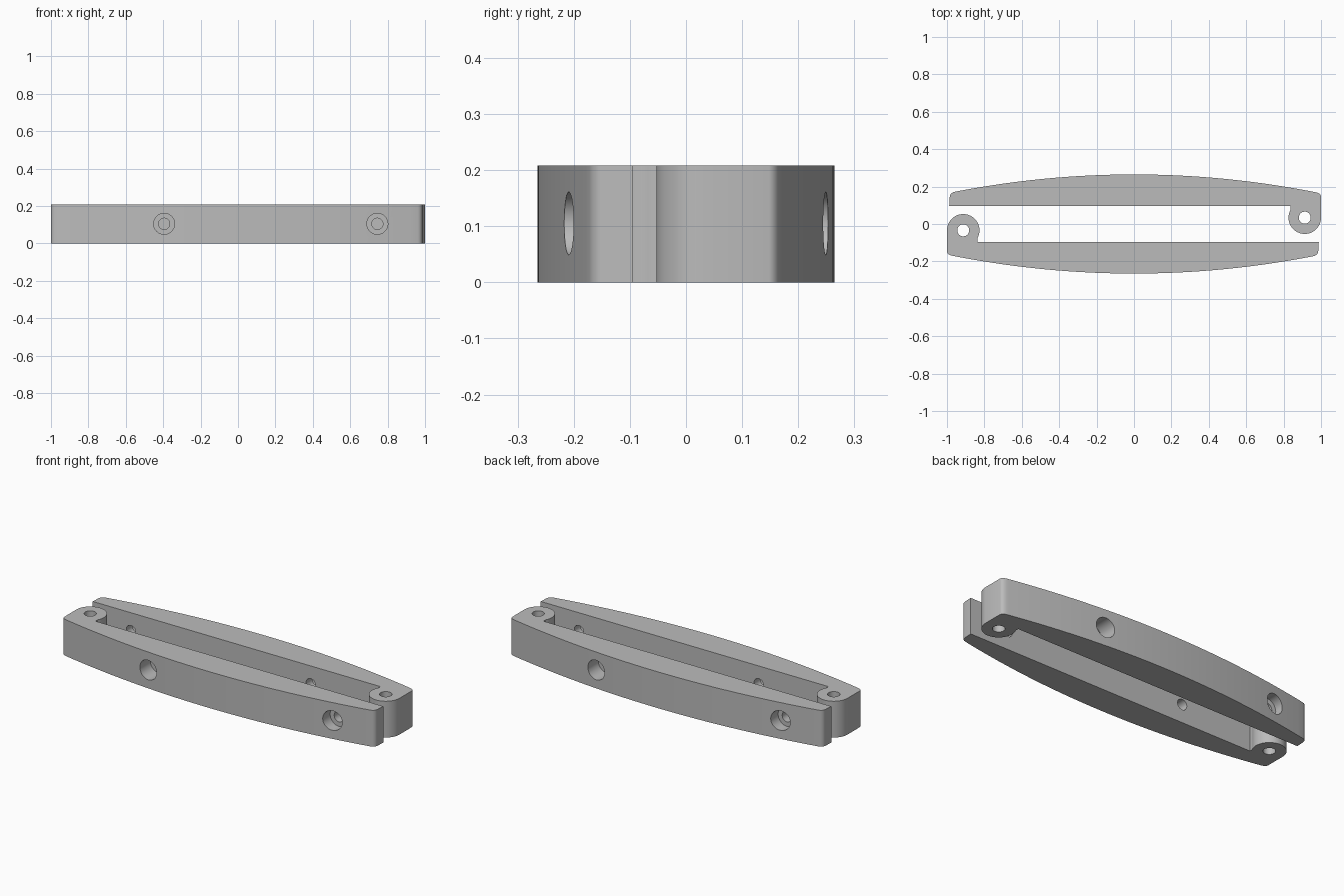
import bpy, bmesh, math
from mathutils import Matrix, Vector

if "Cube" in bpy.data.objects:
    bpy.data.objects.remove(bpy.data.objects["Cube"])

HEIGHT = 0.208
INNER_Y = -0.095
EYE = Vector((-0.913, -0.034))
EYE_R = 0.087

metal = bpy.data.materials.new("plain grey")
metal.diffuse_color = (0.5, 0.5, 0.5, 1)
metal.use_nodes = True
metal.node_tree.nodes["Principled BSDF"].inputs["Base Color"].default_value = metal.diffuse_color


def bow(x):
    """Outer curve of the bar."""
    return -0.265 + 0.095 * (x / 0.97) ** 2


def corner(a, b, c, n=6):
    """Rounded corner from a to c around b."""
    a, b, c = Vector(a), Vector(b), Vector(c)
    return [a * (1 - t) ** 2 + b * 2 * t * (1 - t) + c * t * t
            for t in (i / n for i in range(n + 1))]


def cylinder(name, radius, depth, matrix):
    bm = bmesh.new()
    bmesh.ops.create_cone(bm, cap_ends=True, segments=48, radius1=radius,
                          radius2=radius, depth=depth, matrix=matrix)
    mesh = bpy.data.meshes.new(name)
    bm.to_mesh(mesh)
    bm.free()
    ob = bpy.data.objects.new(name, mesh)
    ob.hide_render = True
    bpy.context.collection.objects.link(ob)
    return ob


# Bar outline: hinge eye, rounded end, bowed outside, rounded end, flat inside
a0 = math.radians(-29)
outline = [EYE + EYE_R * Vector((math.cos(a), math.sin(a)))
           for a in (a0 + (math.pi - a0) * i / 40 for i in range(41))]
outline += corner((-1, -0.148), (-0.997, -0.166), (-0.965, bow(0.965)))
outline += [Vector((x, bow(x))) for x in (-0.965 + 1.925 * i / 48 for i in range(1, 48))]
outline += corner((0.96, bow(0.96)), (0.983, -0.166), (0.985, -0.145))
outline += [Vector((0.988, INNER_Y)),
            Vector((EYE.x + EYE_R * math.cos(a0), INNER_Y))]

bm = bmesh.new()
base = bm.faces.new([bm.verts.new((p.x, p.y, 0)) for p in outline])
top = bmesh.ops.extrude_face_region(bm, geom=[base])["geom"]
bmesh.ops.translate(bm, vec=(0, 0, HEIGHT),
                    verts=[v for v in top if isinstance(v, bmesh.types.BMVert)])
bmesh.ops.recalc_face_normals(bm, faces=bm.faces)
mesh = bpy.data.meshes.new("front_bar")
bm.to_mesh(mesh)
bm.free()
mesh.materials.append(metal)
front = bpy.data.objects.new("front_bar", mesh)
bpy.context.collection.objects.link(front)

# Hinge pin hole and two counterbored bolt holes
cutters = [cylinder("pin_cutter", 0.032, 1, Matrix.Translation((EYE.x, EYE.y, 0.1)))]
turn = Matrix.Rotation(math.pi / 2, 4, 'X')
for x in (-0.395, 0.745):
    cutters.append(cylinder("counterbore_cutter", 0.056, 0.25,
                            Matrix.Translation((x, -0.275, 0.105)) @ turn))
    cutters.append(cylinder("bolt_cutter", 0.03, 0.4,
                            Matrix.Translation((x, -0.2, 0.105)) @ turn))

bpy.context.view_layer.objects.active = front
front.select_set(True)
for c in cutters:
    mod = front.modifiers.new("cut", 'BOOLEAN')
    mod.object = c
    mod.operation = 'DIFFERENCE'
    mod.solver = 'EXACT'
    bpy.ops.object.modifier_apply(modifier=mod.name)
for c in cutters:
    bpy.data.objects.remove(c)
bpy.ops.object.shade_smooth_by_angle(angle=math.radians(30))

# Matching bar turned half way round
back = bpy.data.objects.new("back_bar", front.data)
back.rotation_euler.z = math.pi
bpy.context.collection.objects.link(back)
